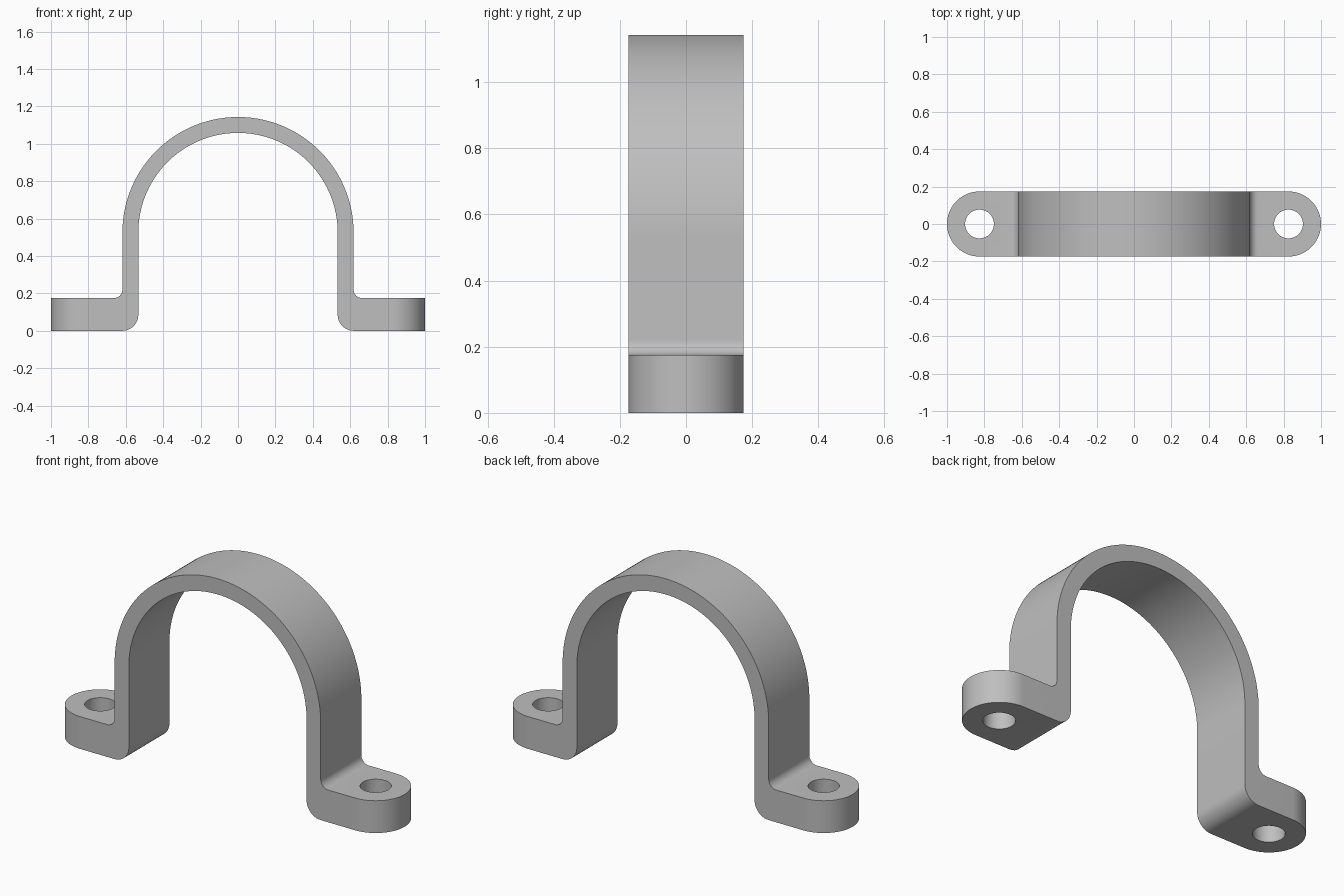
import bpy, bmesh
from math import cos, sin, radians

cube = bpy.data.objects.get("Cube")
if cube:
    bpy.data.objects.remove(cube, do_unlink=True)

HALF_DEPTH = 0.174
OUTER, INNER = 0.618, 0.533      # strap radii
ARCH_Z = 0.525                   # height of the arch centre
FOOT = 0.175                     # foot thickness
FILLET, BEND = 0.045, 0.085      # upper and lower foot bends
HOLE_X, HOLE_R = 1 - HALF_DEPTH, 0.077


def arc(cx, cy, r, start, end, steps):
    angles = [radians(start + (end - start) * i / steps) for i in range(steps + 1)]
    return [(cx + r * cos(a), cy + r * sin(a)) for a in angles]


def prism(name, points, axis, low, high):
    """Extrude a closed outline along the y or z axis."""
    bm = bmesh.new()
    place = (lambda u, v: (u, low, v)) if axis == "y" else (lambda u, v: (u, v, low))
    face = bm.faces.new([bm.verts.new(place(u, v)) for u, v in points])
    grown = bmesh.ops.extrude_face_region(bm, geom=[face])["geom"]
    step = (0, high - low, 0) if axis == "y" else (0, 0, high - low)
    bmesh.ops.translate(bm, vec=step,
                        verts=[g for g in grown if isinstance(g, bmesh.types.BMVert)])
    bmesh.ops.recalc_face_normals(bm, faces=bm.faces)
    mesh = bpy.data.meshes.new(name)
    bm.to_mesh(mesh)
    bm.free()
    obj = bpy.data.objects.new(name, mesh)
    bpy.context.collection.objects.link(obj)
    return obj


def cut(target, cutter, operation):
    """Apply a boolean and discard its cutter."""
    cutter.hide_render = True
    mod = target.modifiers.new(cutter.name, "BOOLEAN")
    mod.operation, mod.solver, mod.object = operation, "EXACT", cutter
    bpy.ops.object.modifier_apply(modifier=mod.name)
    bpy.data.objects.remove(cutter, do_unlink=True)


# Side outline of one half of the strap, apex to apex, then mirrored
half = arc(0, ARCH_Z, OUTER, 90, 0, 40)
half += arc(OUTER + FILLET, FOOT + FILLET, FILLET, 180, 270, 10)
half += [(1.1, FOOT), (1.1, 0)]
half += arc(INNER + BEND, BEND, BEND, 270, 180, 12)
half += arc(0, ARCH_Z, INNER, 0, 90, 40)
outline = half + [(-x, z) for x, z in reversed(half[1:-1])]
clamp = prism("pipe_clamp", outline, "y", -0.3, 0.3)

bpy.ops.object.select_all(action="DESELECT")
clamp.select_set(True)
bpy.context.view_layer.objects.active = clamp

# Round the foot ends with a stadium-shaped plan
plan = arc(HOLE_X, 0, HALF_DEPTH, -90, 90, 40) + arc(-HOLE_X, 0, HALF_DEPTH, 90, 270, 40)
cut(clamp, prism("plan_cutter", plan, "z", -0.5, 1.5), "INTERSECT")

# Screw holes
for side, name in ((1, "left_hole_cutter"), (-1, "right_hole_cutter")):
    ring = arc(side * HOLE_X, 0, HOLE_R, 0, 360, 48)[:-1]
    cut(clamp, prism(name, ring, "z", -0.1, 0.4), "DIFFERENCE")

# Material and shading
grey = bpy.data.materials.new("plain grey")
grey.use_nodes = True
colour = (0.52, 0.52, 0.52, 1)
grey.diffuse_color = colour
grey.node_tree.nodes["Principled BSDF"].inputs["Base Color"].default_value = colour
clamp.data.materials.clear()
clamp.data.materials.append(grey)
bpy.ops.object.shade_smooth_by_angle(angle=radians(30))
